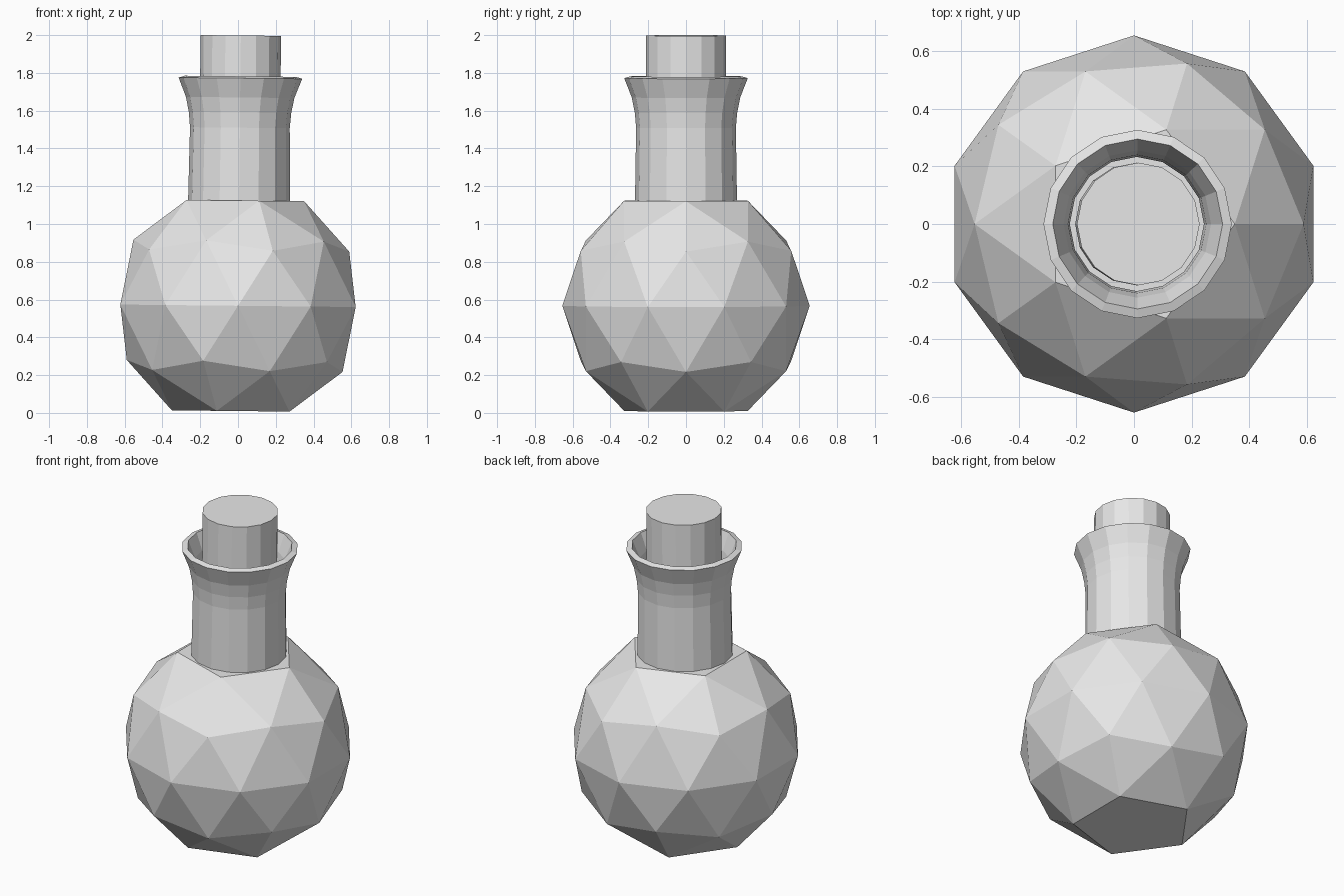
import bpy, bmesh
from math import pi, cos, sin, radians
from mathutils import Matrix, Vector

cube = bpy.data.objects.get("Cube")
if cube:
    bpy.data.objects.remove(cube, do_unlink=True)

RADIUS = 0.655
CENTRE = Vector((0, 0, 0.567))
# The whole flask leans very slightly about the middle of its body
LEAN = (Matrix.Translation(CENTRE) @ Matrix.Rotation(radians(0.6), 4, 'Y')
        @ Matrix.Translation(-CENTRE))

grey = bpy.data.materials.new("plain grey")
grey.use_nodes = True
grey.diffuse_color = (0.8, 0.8, 0.8, 1)
grey.node_tree.nodes["Principled BSDF"].inputs["Base Color"].default_value = (0.8, 0.8, 0.8, 1)


def finish(name, bm):
    bmesh.ops.recalc_face_normals(bm, faces=bm.faces)
    bm.transform(LEAN)
    mesh = bpy.data.meshes.new(name)
    bm.to_mesh(mesh)
    bm.free()
    mesh.materials.append(grey)
    obj = bpy.data.objects.new(name, mesh)
    bpy.context.collection.objects.link(obj)
    return obj


def lathe(bm, profile, sides, closed=False):
    """Revolve (radius, height) points around z."""
    rings = [[bm.verts.new((r * cos(2 * pi * i / sides), r * sin(2 * pi * i / sides), z))
              for i in range(sides)] for r, z in profile]
    pairs = list(zip(rings, rings[1:]))
    if closed:
        pairs.append((rings[-1], rings[0]))
    for low, high in pairs:
        for i in range(sides):
            j = (i + 1) % sides
            bm.faces.new((low[i], low[j], high[j], high[i]))
    return rings


# Round faceted body, with both poles dissolved into flat pentagons
bm = bmesh.new()
bmesh.ops.create_icosphere(bm, subdivisions=2, radius=RADIUS)
poles = [v for v in bm.verts if abs(v.co.z) > 0.95 * RADIUS]
for pole in poles:
    bmesh.ops.dissolve_verts(bm, verts=[pole])
bm.transform(Matrix.Translation(CENTRE))
finish("flask_body", bm)

# Hollow neck flaring out to a lip
bm = bmesh.new()
outer = [(0.27, 1.12), (0.264, 1.51), (0.271, 1.59), (0.287, 1.67), (0.327, 1.772)]
inner = [(0.295, 1.782), (0.256, 1.68), (0.24, 1.6), (0.233, 1.51), (0.238, 1.12)]
lathe(bm, outer + inner, 16, closed=True)
finish("flask_neck", bm)

# Stopper standing in the neck
bm = bmesh.new()
bottom, top = lathe(bm, [(0.213, 1.4), (0.213, 1.998)], 16)
bm.faces.new(bottom)
bm.faces.new(top)
finish("stopper", bm)
